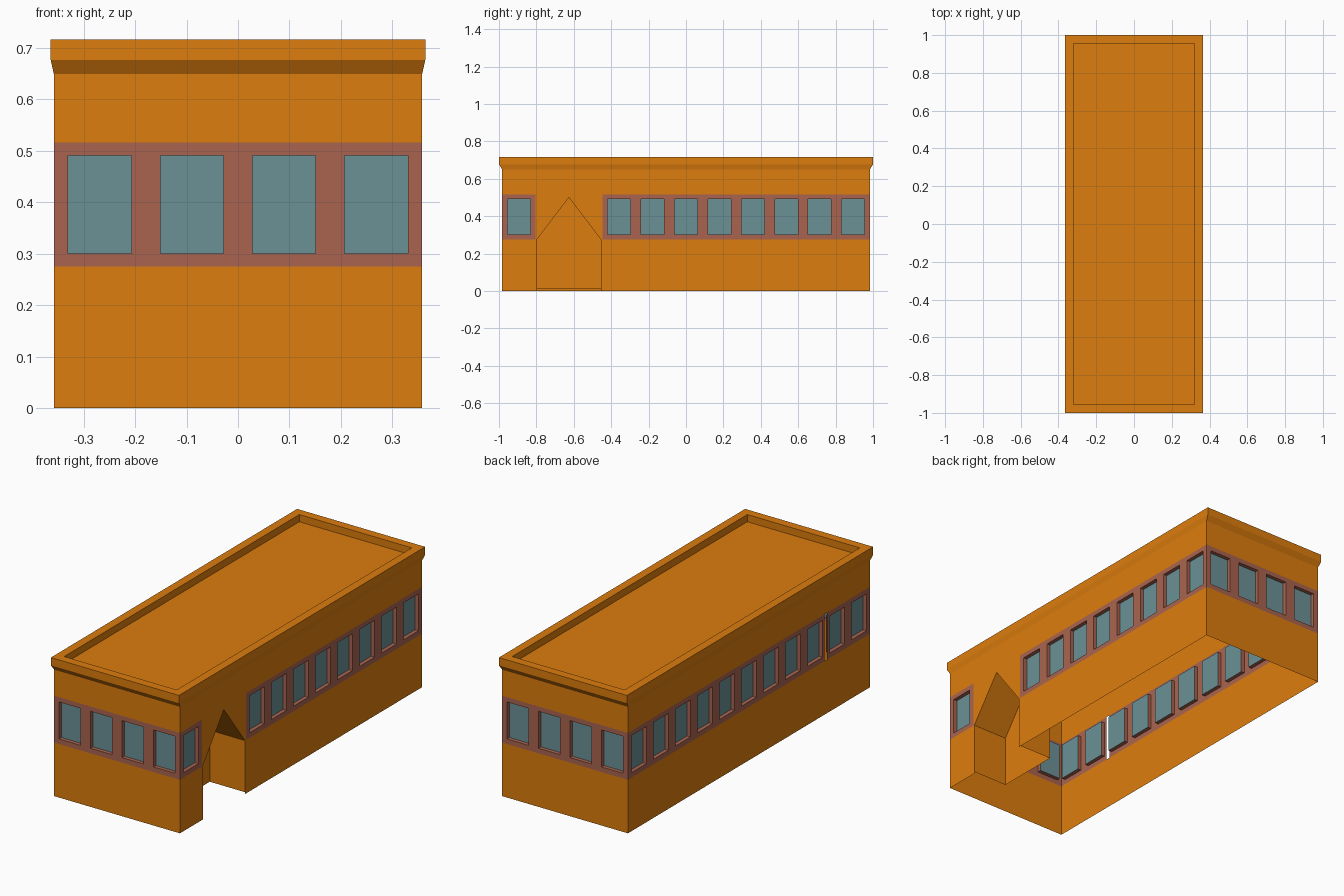
import bpy, bmesh
from mathutils import Vector

if "Cube" in bpy.data.objects:
    bpy.data.objects.remove(bpy.data.objects["Cube"])

HX, HY = 0.358, 0.983              # body half sizes
BAND0, BAND1 = 0.275, 0.516        # window band heights
GLASS0, GLASS1 = 0.301, 0.491      # pane heights
WALL_TOP, ROOF_Z = 0.65, 0.68
RECESS, MARGIN = 0.02, 0.028
DOOR0, DOOR1, PEAK, SPRING, DEPTH = -0.797, -0.455, 0.50, 0.275, 0.2


def material(name, rgb):
    m = bpy.data.materials.new(name)
    m.diffuse_color = (*rgb, 1)
    m.use_nodes = True
    m.node_tree.nodes["Principled BSDF"].inputs["Base Color"].default_value = m.diffuse_color
    return m


ORANGE = material("orange_render", (0.72, 0.205, 0.004))
BRICK = material("brick_band", (0.40, 0.127, 0.08))
GLASS = material("window_glass", (0.147, 0.283, 0.305))


def face(bm, pts):
    bm.faces.new([bm.verts.new(p) for p in pts])


def finish(bm, name, mat):
    bmesh.ops.remove_doubles(bm, verts=bm.verts, dist=1e-5)
    me = bpy.data.meshes.new(name)
    bm.to_mesh(me)
    bm.free()
    me.materials.append(mat)
    bpy.context.collection.objects.link(bpy.data.objects.new(name, me))


def side(normal, offset):
    """Map (along wall, height, depth inward) to world space."""
    n = Vector(normal)
    u = Vector((0, 0, 1)).cross(n)
    return lambda a, z, d=0.0: n * (offset - d) + u * a + Vector((0, 0, z))


def rect(a, b, z0, z1):
    return [(a, z0), (b, z0), (b, z1), (a, z1)]


def window_panel(bands, panes, P, a, b, trim_a=0, trim_b=0):
    outer = rect(a + trim_a, b - trim_b, BAND0, BAND1)
    inner = rect(a + MARGIN, b - MARGIN, GLASS0, GLASS1)
    for i in range(4):
        j = (i + 1) % 4
        face(bands, [P(*outer[i]), P(*outer[j]), P(*inner[j]), P(*inner[i])])
        face(bands, [P(*inner[i]), P(*inner[j]),
                     P(*inner[j], RECESS), P(*inner[i], RECESS)])
    face(panes, [P(*q, RECESS) for q in inner])


walls, bands, panes = bmesh.new(), bmesh.new(), bmesh.new()
# name: (map, half length, panel count)
sides = {
    "front": (side((0, -1, 0), HY), HX, 4),
    "right": (side((1, 0, 0), HX), HY, 11),
    "back": (side((0, 1, 0), HY), HX, 4),
    "left": (side((-1, 0, 0), HX), HY, 11),
}

# Walls and window bands
for name, (P, half, count) in sides.items():
    step = 2 * half / count
    face(walls, [P(*q) for q in rect(-half, half, BAND1, WALL_TOP)])
    if name == "right":
        face(walls, [P(*q) for q in rect(-half, DOOR0, 0, BAND0)])
        face(walls, [P(*q) for q in rect(DOOR1, half, 0, BAND0)])
    else:
        face(walls, [P(*q) for q in rect(-half, half, 0, BAND0)])
    for i in range(count):
        if name == "right" and i in (1, 2):
            continue
        a = -half + i * step
        # narrow open slit in the left band
        slit = name == "left"
        window_panel(bands, panes, P, a, a + step,
                     0.01 if slit and i == 9 else 0,
                     0.01 if slit and i == 8 else 0)

# Wall above the gabled entrance
P = sides["right"][0]
step = 2 * HY / 11
mid = (DOOR0 + DOOR1) / 2
a, b = -HY + step, -HY + 3 * step
face(walls, [P(a, BAND0), P(DOOR0, SPRING), P(mid, PEAK), P(mid, BAND1), P(a, BAND1)])
face(walls, [P(mid, PEAK), P(DOOR1, SPRING), P(b, BAND0), P(b, BAND1), P(mid, BAND1)])

finish(walls, "walls", ORANGE)
finish(bands, "window_bands", BRICK)
finish(panes, "window_panes", GLASS)

# Entrance alcove, open underneath
bm = bmesh.new()
prof = [(DOOR0, 0.01), (DOOR0, SPRING), (mid, PEAK), (DOOR1, SPRING), (DOOR1, 0.01)]
for p, q in zip(prof, prof[1:]):
    face(bm, [P(*p), P(*p, DEPTH), P(*q, DEPTH), P(*q)])
face(bm, [P(*p, DEPTH) for p in reversed(prof)])
finish(bm, "entrance_alcove", ORANGE)

# Flared cornice and parapet
bm = bmesh.new()
rings = [(HX, HY, WALL_TOP), (0.364, 1.0, 0.677), (0.364, 1.0, 0.717),
         (0.32, 0.955, 0.717), (0.32, 0.955, ROOF_Z)]


def corners(x, y, z):
    return [Vector(c) for c in ((-x, -y, z), (x, -y, z), (x, y, z), (-x, y, z))]


for lo, hi in zip(rings, rings[1:]):
    A, B = corners(*lo), corners(*hi)
    for i in range(4):
        j = (i + 1) % 4
        face(bm, [A[i], A[j], B[j], B[i]])
finish(bm, "cornice", ORANGE)

# Sunken flat roof
bm = bmesh.new()
face(bm, corners(*rings[-1]))
finish(bm, "roof", ORANGE)
